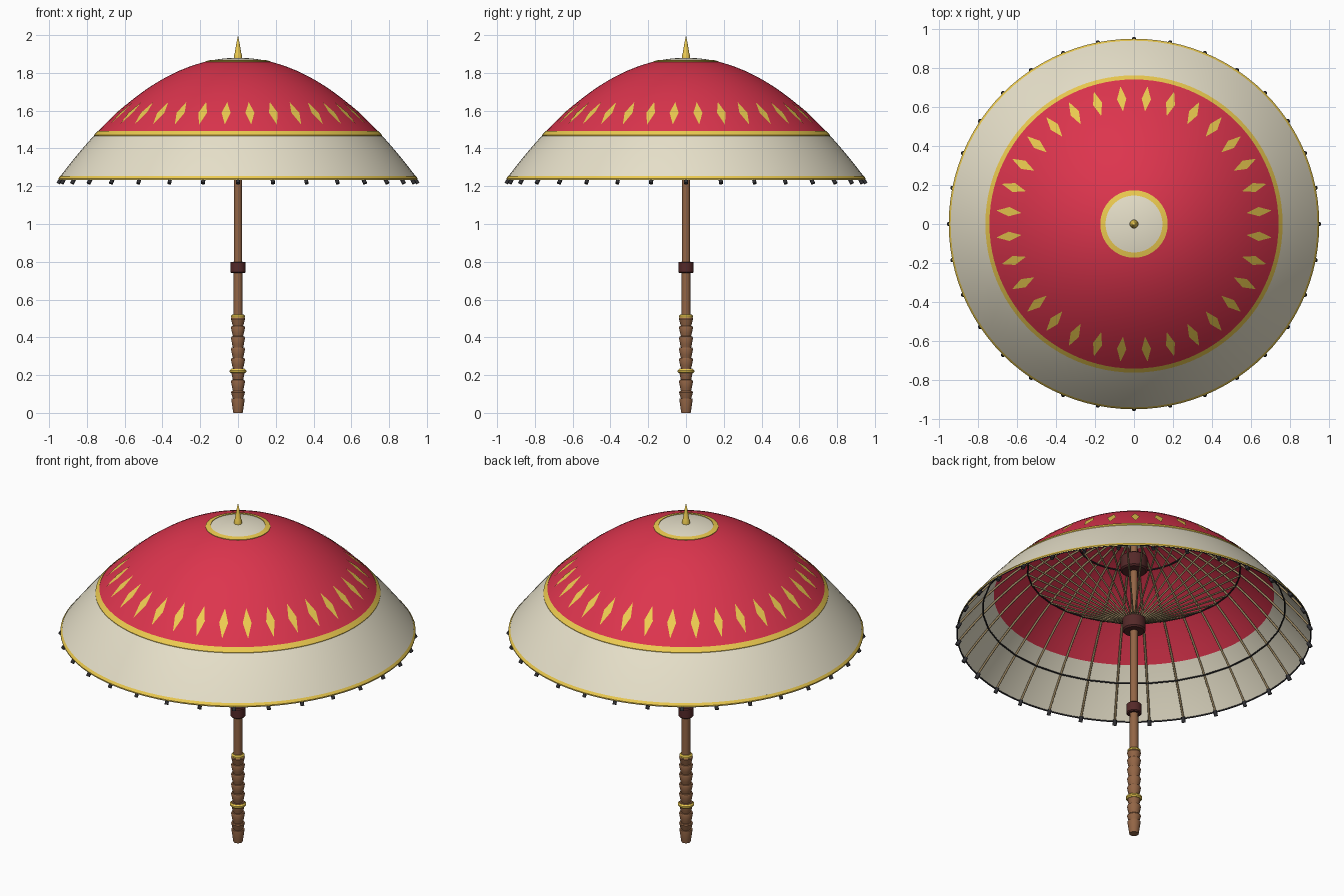
import bpy, bmesh, math

if "Cube" in bpy.data.objects:
    bpy.data.objects.remove(bpy.data.objects["Cube"])

N = 32          # ribs
STEP = 2 * math.pi / N


def mat(name, r, g, b):
    m = bpy.data.materials.new(name)
    m.diffuse_color = (r, g, b, 1)
    m.use_nodes = True
    m.node_tree.nodes["Principled BSDF"].inputs["Base Color"].default_value = m.diffuse_color
    return m


RED = mat("red_cloth", 0.72, 0.035, 0.075)
CREAM = mat("cream_cloth", 0.80, 0.75, 0.59)
GOLD = mat("gold", 0.85, 0.60, 0.08)
WOOD = mat("wood", 0.29, 0.13, 0.06)
DARKWOOD = mat("dark_wood", 0.09, 0.022, 0.022)
BAMBOO = mat("bamboo", 0.30, 0.22, 0.11)
BLACK = mat("black", 0.03, 0.03, 0.035)


def dome(r):
    """Height of the canopy at radius r."""
    return 1.88 - 0.709 * r * r


def polar(r, a, z):
    return (r * math.cos(a), r * math.sin(a), z)


def finish(bm, name, material, angle=35):
    bmesh.ops.recalc_face_normals(bm, faces=bm.faces)
    me = bpy.data.meshes.new(name)
    bm.to_mesh(me)
    bm.free()
    ob = bpy.data.objects.new(name, me)
    bpy.context.collection.objects.link(ob)
    me.materials.append(material)
    bpy.ops.object.select_all(action='DESELECT')
    ob.select_set(True)
    bpy.context.view_layer.objects.active = ob
    bpy.ops.object.shade_smooth_by_angle(angle=math.radians(angle))
    return ob


def lathe(name, profile, material, segs=32, closed=False):
    """Revolve an (r, z) profile around the z axis."""
    bm = bmesh.new()
    vs = [bm.verts.new((r, 0, z)) for r, z in profile]
    es = [bm.edges.new(p) for p in zip(vs, vs[1:])]
    if closed:
        es.append(bm.edges.new((vs[-1], vs[0])))
    bmesh.ops.spin(bm, geom=vs + es, cent=(0, 0, 0), axis=(0, 0, 1),
                   angle=2 * math.pi, steps=segs, use_duplicate=False)
    bmesh.ops.remove_doubles(bm, verts=bm.verts, dist=1e-5)
    return finish(bm, name, material)


def shell(name, r0, r1, top, bottom, material, n):
    """Band of the canopy between two radii, with thickness."""
    rs = [r0 + (r1 - r0) * i / n for i in range(n + 1)]
    prof = [(r, dome(r) + top) for r in rs]
    prof += [(r, dome(r) + bottom) for r in reversed(rs)]
    return lathe(name, prof, material, 96, closed=r0 > 0)


def tubes(name, paths, radius, material, cyclic=False, res=1):
    """Many thin rods in one mesh."""
    cu = bpy.data.curves.new(name, 'CURVE')
    cu.dimensions = '3D'
    cu.bevel_depth = radius
    cu.bevel_resolution = res
    cu.use_fill_caps = True
    for p in paths:
        sp = cu.splines.new('POLY')
        sp.points.add(len(p) - 1)
        for pt, c in zip(sp.points, p):
            pt.co = (*c, 1)
        sp.use_cyclic_u = cyclic
    ob = bpy.data.objects.new(name, cu)
    bpy.context.collection.objects.link(ob)
    cu.materials.append(material)
    bpy.ops.object.select_all(action='DESELECT')
    ob.select_set(True)
    bpy.context.view_layer.objects.active = ob
    bpy.ops.object.convert(target='MESH')
    return bpy.context.object


# canopy cloth
shell("canopy_cap", 0, 0.16, 0, -0.006, CREAM, 6)
shell("canopy_red", 0.16, 0.75, 0, -0.006, RED, 16)
shell("canopy_border", 0.75, 0.95, 0, -0.006, CREAM, 8)

# gold trim
shell("trim_inner", 0.146, 0.173, 0.003, -0.002, GOLD, 2)
shell("trim_middle", 0.742, 0.763, 0.003, -0.002, GOLD, 2)
shell("trim_rim", 0.941, 0.951, 0.003, -0.002, GOLD, 1)

# gold diamonds between the ribs
bm = bmesh.new()
for i in range(N):
    a = (i + 0.5) * STEP
    w = 0.024 / 0.645
    pts = [(0.58, a), (0.645, a - w), (0.71, a), (0.645, a + w)]
    p, q, s, t = [bm.verts.new(polar(r, b, dome(r) + 0.004)) for r, b in pts]
    bm.faces.new((p, q, t))
    bm.faces.new((q, s, t))
finish(bm, "diamonds", GOLD)

# finial
lathe("finial", [(0, 1.865), (0.022, 1.87), (0.022, 1.892), (0.017, 1.905),
                 (0.009, 1.955), (0, 2.0)], GOLD, 24)

# ribs, struts, rib tips
angles = [i * STEP for i in range(N)]
rib_r = [0.05 + 0.895 * i / 12 for i in range(13)]
tubes("ribs", [[polar(r, a, dome(r) - 0.012) for r in rib_r] for a in angles],
      0.006, BAMBOO)
tubes("struts", [[polar(0.05, a, 1.32), polar(0.57, a, dome(0.57) - 0.018)]
                 for a in angles], 0.005, BAMBOO)
tubes("rib_tips", [[polar(0.936, a, 1.242), polar(0.952, a, 1.214)]
                   for a in angles], 0.011, BLACK)

# threads linking the ribs
tubes("threads", [[polar(r, a, dome(r) - 0.02) for a in angles]
                  for r in (0.30, 0.57, 0.81)], 0.004, BLACK, cyclic=True)
tubes("rim_thread", [[polar(0.947, i * STEP / 3, 1.237) for i in range(N * 3)]],
      0.004, BLACK, cyclic=True)


# hubs and collar on the pole
def ring(name, r, z0, z1, material, c=0.008):
    lathe(name, [(0, z0), (r - c, z0), (r, z0 + c), (r, z1 - c),
                 (r - c, z1), (0, z1)], material)


ring("top_hub", 0.072, 1.62, 1.71, DARKWOOD)
ring("runner", 0.062, 1.25, 1.34, DARKWOOD)
ring("collar", 0.041, 0.74, 0.80, DARKWOOD, 0.005)

# pole
lathe("pole", [(0, 0.45), (0.024, 0.45), (0.018, 1.86), (0, 1.86)], WOOD)

# turned handle made of cup-shaped beads
cuts = [0.075, 0.115, 0.175, 0.235, 0.29, 0.345, 0.405, 0.46, 0.505]
prof = [(0, 0), (0.025, 0), (0.028, 0.02), (0.035, 0.068), (0.034, 0.075)]
for z0, z1 in zip(cuts, cuts[1:]):
    h = z1 - z0
    prof += [(0.027, z0 + 0.001), (0.031, z0 + 0.3 * h),
             (0.037, z0 + 0.85 * h), (0.034, z1)]
lathe("handle", prof + [(0, 0.505)], WOOD)

# gold rings on the handle
ring("handle_ring_upper", 0.036, 0.50, 0.52, GOLD, 0.006)
ring("handle_ring_lower", 0.044, 0.21, 0.232, GOLD, 0.007)
